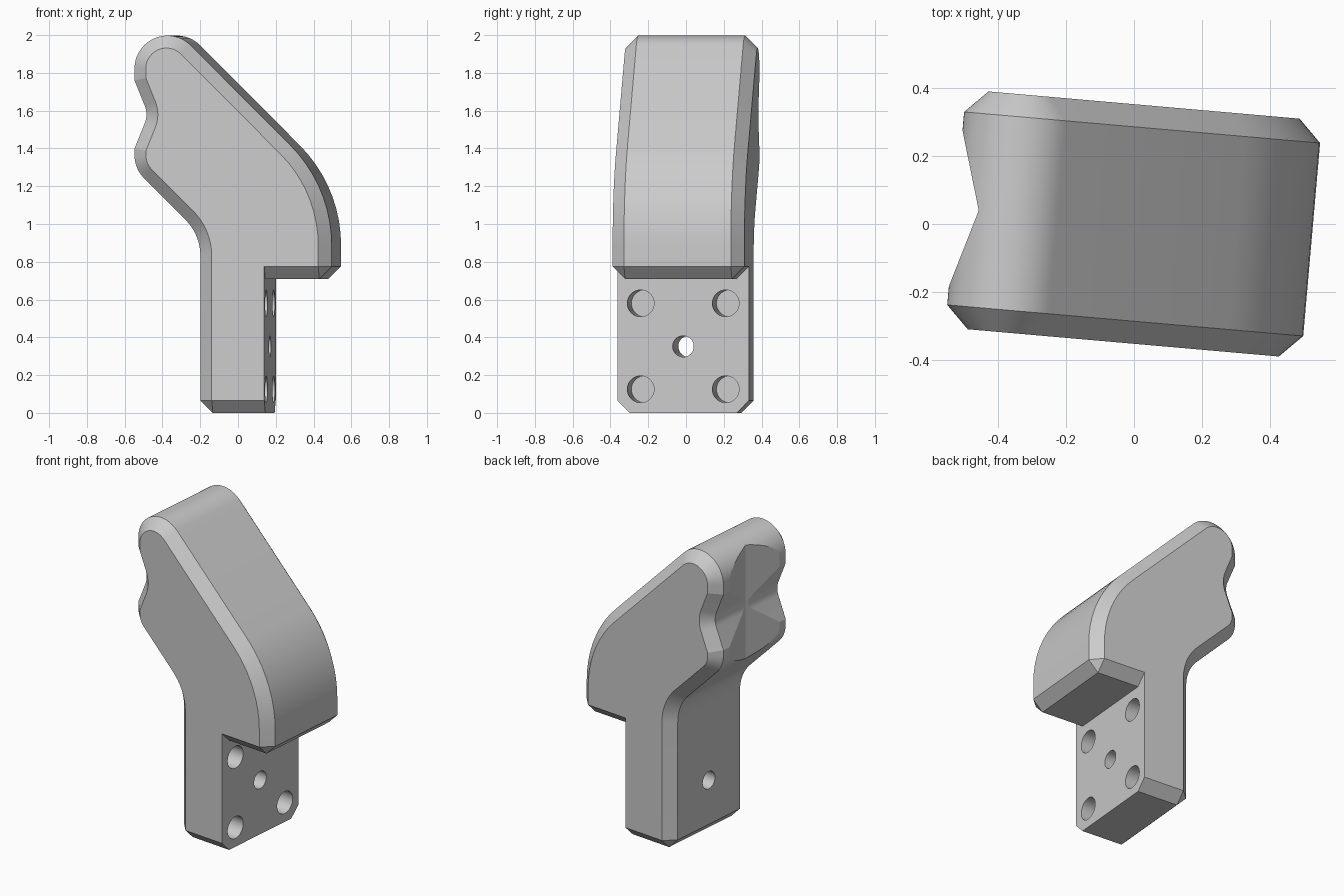
import bpy
import bmesh
import math
from mathutils import Vector, Matrix

if "Cube" in bpy.data.objects:
    bpy.data.objects.remove(bpy.data.objects["Cube"], do_unlink=True)

HALF = 0.35      # half thickness
CH = 0.066       # chamfer size
PLATE_X = 0.17   # mounting face

grey = bpy.data.materials.new("light grey")
grey.use_nodes = True
grey.diffuse_color = (0.6, 0.6, 0.6, 1)
grey.node_tree.nodes["Principled BSDF"].inputs["Base Color"].default_value = (0.6, 0.6, 0.6, 1)


def make_object(name, bm):
    bmesh.ops.remove_doubles(bm, verts=bm.verts[:], dist=1e-5)
    bmesh.ops.recalc_face_normals(bm, faces=bm.faces[:])
    mesh = bpy.data.meshes.new(name)
    bm.to_mesh(mesh)
    bm.free()
    mesh.materials.append(grey)
    obj = bpy.data.objects.new(name, mesh)
    bpy.context.collection.objects.link(obj)
    return obj


# Side outline, counter-clockwise: x, z, corner radius ("cut" = chamfered corner)
outline = [
    (-0.175, 0, "cut"), (PLATE_X, 0, 0), (PLATE_X, 0.71, 0), (0.523, 0.71, "cut"),
    (0.523, 1.197, 0.75), (-0.525, 2.245, 0.175),
    (-0.525, 1.76, 0), (-0.452, 1.58, 0.12), (-0.525, 1.40, 0),
    (-0.525, 1.293, 0.17), (-0.175, 0.943, 0.27),
]


def edge_info(a, b):
    """Direction, inward normal and chamfer width of one outline edge."""
    d = (b - a).normalized()
    plain = abs(a.x - PLATE_X) < 1e-6 and abs(b.x - PLATE_X) < 1e-6
    return d, Vector((-d.y, d.x)), 0.0 if plain else CH


def cross(a, b):
    return a.x * b.y - a.y * b.x


def outline_pairs():
    """Matching points of the full outline and the inset cap outline."""
    pts = [Vector(p[:2]) for p in outline]
    pairs = []
    for i, p in enumerate(pts):
        style = outline[i][2]
        d1, n1, w1 = edge_info(pts[i - 1], p)
        d2, n2, w2 = edge_info(p, pts[(i + 1) % len(pts)])
        a, b = p + n1 * w1, p + n2 * w2
        inset = a + d1 * (cross(b - a, d2) / cross(d1, d2))
        if style == "cut":
            pairs += [(p - d1 * CH, inset), (p + d2 * CH, inset)]
        elif style == 0:
            pairs.append((p, inset))
        else:
            turn = math.atan2(cross(d1, d2), d1.dot(d2))
            side = math.copysign(1, turn)
            start = p - d1 * style * math.tan(abs(turn) / 2)
            centre = start + n1 * style * side
            steps = max(6, int(math.degrees(abs(turn)) / 5))
            for k in range(steps + 1):
                n = Matrix.Rotation(turn * k / steps, 2) @ n1
                q = centre - n * style * side
                pairs.append((q, q + n * CH))
    return pairs


# Chamfered body
pairs = outline_pairs()
bm = bmesh.new()
rings = []
for which, y in ((1, -HALF), (0, CH - HALF), (0, HALF - CH), (1, HALF)):
    rings.append([bm.verts.new((p[which].x, y, p[which].y)) for p in pairs])
bm.faces.new(rings[0])
bm.faces.new(rings[-1])
for r, s in zip(rings, rings[1:]):
    for i in range(len(pairs)):
        bm.faces.new((r[i - 1], r[i], s[i], s[i - 1]))
body = make_object("bracket_body", bm)


def cut(name, bm):
    """Subtract a temporary cutter from the body."""
    cutter = make_object(name, bm)
    cutter.hide_render = True
    mod = body.modifiers.new(name, "BOOLEAN")
    mod.operation = "DIFFERENCE"
    mod.solver = "EXACT"
    mod.object = cutter
    bpy.ops.object.select_all(action="DESELECT")
    bpy.context.view_layer.objects.active = body
    body.select_set(True)
    bpy.ops.object.modifier_apply(modifier=name)
    bpy.data.objects.remove(cutter, do_unlink=True)


# Shallow vertical V groove along the nose
bm = bmesh.new()
tri = [(-0.457, 0), (-0.6, 0.483), (-0.6, -0.483)]
base = bm.faces.new([bm.verts.new((x, y, 1.1)) for x, y in tri])
top = bmesh.ops.extrude_face_region(bm, geom=[base])["geom"]
bmesh.ops.translate(bm, verts=[v for v in top if isinstance(v, bmesh.types.BMVert)], vec=(0, 0, 1))
cut("groove_cutter", bm)


def hole(y, z, radius, depth):
    """Round hole drilled into the mounting face."""
    bm = bmesh.new()
    place = Matrix.Translation((PLATE_X + 0.05 - depth / 2, y, z)) @ Matrix.Rotation(math.pi / 2, 4, "Y")
    bmesh.ops.create_cone(bm, cap_ends=True, segments=40, radius1=radius,
                          radius2=radius, depth=depth, matrix=place)
    cut("hole_cutter", bm)


# Four blind holes and one through hole
for y in (-0.226, 0.226):
    for z in (0.125, 0.58):
        hole(y, z, 0.071, 0.3)
hole(0, 0.352, 0.056, 0.6)

# Slight turn about the vertical axis
body.data.transform(Matrix.Rotation(math.radians(-5), 4, "Z"))

bpy.ops.object.select_all(action="DESELECT")
bpy.context.view_layer.objects.active = body
body.select_set(True)
bpy.ops.object.shade_smooth_by_angle(angle=math.radians(14))
